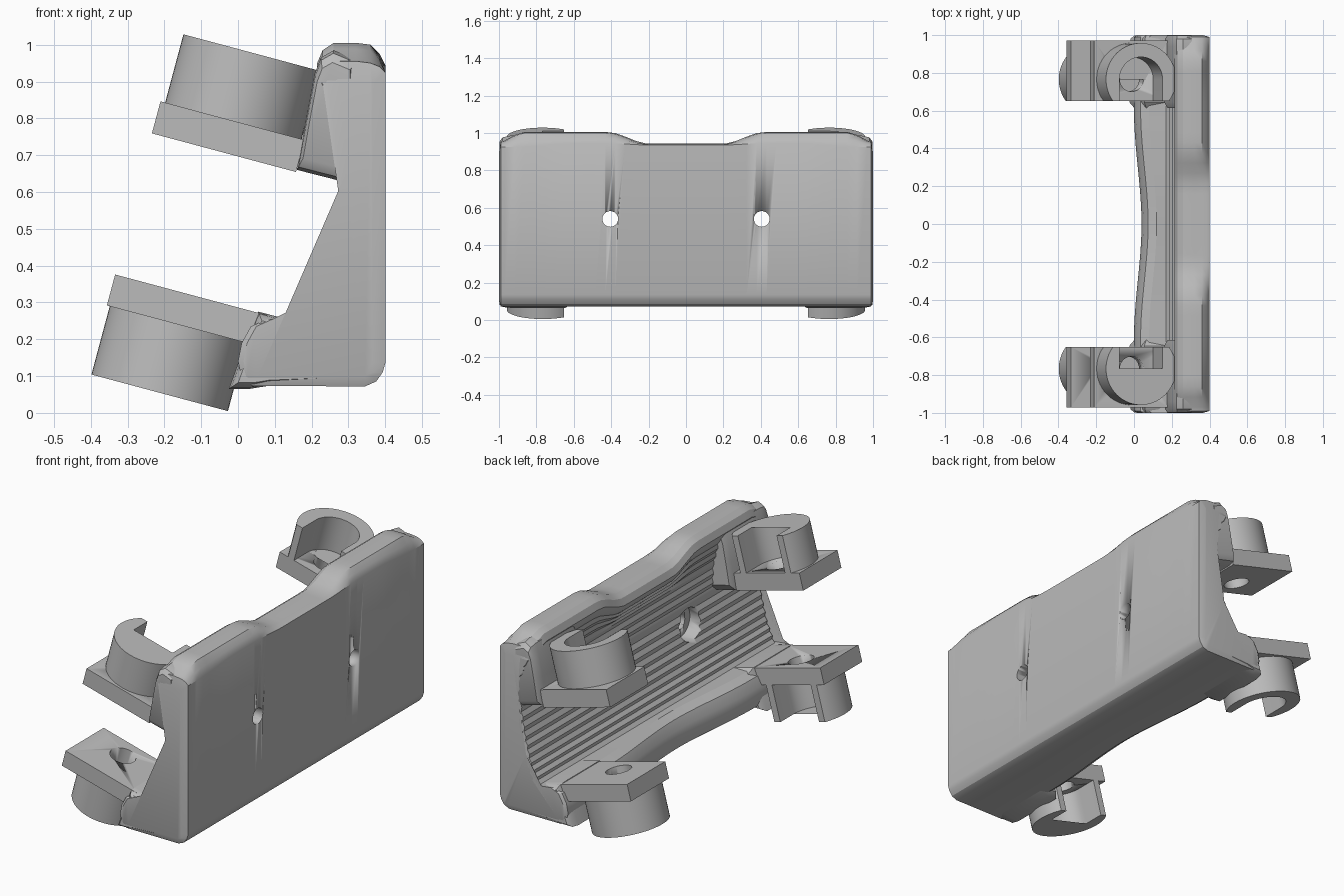
import bpy, bmesh, math
from mathutils import Vector

cube = bpy.data.objects.get("Cube")
if cube:
    bpy.data.objects.remove(cube, do_unlink=True)

grey = bpy.data.materials.new("plain_grey")
grey.use_nodes = True
COLOUR = (0.5, 0.5, 0.5, 1)
grey.diffuse_color = COLOUR
grey.node_tree.nodes["Principled BSDF"].inputs["Base Color"].default_value = COLOUR
TILT = math.radians(15)


def loft(name, loops, smooth=30):
    """Skin a row of equal-length closed loops and cap both ends."""
    bm = bmesh.new()
    rows = [[bm.verts.new(p) for p in loop] for loop in loops]
    for a, b in zip(rows, rows[1:]):
        for i in range(len(a)):
            j = (i + 1) % len(a)
            bm.faces.new((a[i], a[j], b[j], b[i]))
    bm.faces.new(rows[0])
    bm.faces.new(rows[-1][::-1])
    bmesh.ops.triangulate(bm, faces=[f for f in bm.faces if len(f.verts) > 4])
    bmesh.ops.recalc_face_normals(bm, faces=bm.faces[:])
    mesh = bpy.data.meshes.new(name)
    bm.to_mesh(mesh)
    bm.free()
    mesh.materials.append(grey)
    ob = bpy.data.objects.new(name, mesh)
    bpy.context.collection.objects.link(ob)
    bpy.ops.object.select_all(action='DESELECT')
    ob.select_set(True)
    bpy.context.view_layer.objects.active = ob
    bpy.ops.object.shade_smooth_by_angle(angle=math.radians(smooth))
    return ob


def cut(ob, cutter):
    """Subtract a helper solid, then discard it."""
    bpy.context.view_layer.objects.active = ob
    mod = ob.modifiers.new("cut", 'BOOLEAN')
    mod.operation, mod.solver, mod.object = 'DIFFERENCE', 'EXACT', cutter
    bpy.ops.object.modifier_apply(modifier=mod.name)
    bpy.data.objects.remove(cutter, do_unlink=True)


def arc(radius, start, end, n):
    for i in range(n + 1):
        t = math.radians(start + (end - start) * i / n)
        yield radius * math.cos(t), radius * math.sin(t)


def ease(t):
    t = max(0, min(1, t))
    return t * t * (3 - 2 * t)


# Ridged channel: zigzag along a shallow concave curve, from top lip to bottom
def channel(top):
    key = [(0.23, top - 0.09), (0.265, 0.78), (0.272, 0.63),
           (0.247, 0.48), (0.215, 0.35), (0.17, 0.245)]
    pts = []
    for (x0, z0), (x1, z1) in zip(key, key[1:]):
        for k in range(6):
            t = k / 6
            pts.append((x0 + (x1 - x0) * t + 0.009 * (k % 2), z0 + (z1 - z0) * t))
    return pts + [key[-1]]


def section(y, end=False):
    a = abs(y)
    s = ease((a - 0.2) / 0.22)
    top = 0.943 + 0.062 * s - 0.05 * ease((a - 0.87) / 0.12)
    lip = 0.05 - 0.04 * ease(a / 0.6)
    back = 0.925 + 0.02 * ease((0.9 - a) / 0.3) - 0.01 * (1 - s)
    pts = [(0.345, 0.072), (0.375, 0.085), (0.393, 0.11), (0.4, 0.135), (0.4, back),
           (0.385, back + (top - back) * 0.5), (0.36, top - 0.005), (0.32, top),
           (0.26, top), (0.23, top - 0.02), (0.215, top - 0.055)]
    pts += channel(top)
    pts += [(lip + 0.07, 0.255), (lip + 0.025, 0.235), (lip, 0.19),
            (lip - 0.01, 0.14), (lip, 0.095), (lip + 0.03, 0.073)]
    if end:
        pts = [(min(x + (0.015 if x < 0.3 else 0), 0.365), max(0.1, min(z, top - 0.06)))
               for x, z in pts]
    return [(x, y, z) for x, z in pts]


# Main body along y, with softened ends
steps = [-0.97 + 1.94 * i / 36 for i in range(37)]
body = loft("back_body", [section(-1, True), section(-0.99)] + [section(y) for y in steps]
            + [section(0.99), section(1, True)])

# Screw holes with counterbores on the channel side
for side in (-1, 1):
    for radius, x0, x1 in ((0.042, 0.1, 0.6), (0.085, 0.05, 0.32)):
        loops = [[(x, side * 0.405 + u, 0.54 + v) for u, v in arc(radius, 0, 345, 23)]
                 for x in (x0, x1)]
        cut(body, loft("hole_cutter", loops))

# Arm blocks that join the clips to the body at each end
arms = {
    "upper_arm": [(0.32, 0.62), (0.27, 0.632), (0.16, 0.66), (0.185, 0.8), (0.208, 0.92),
                  (0.225, 0.965), (0.26, 0.985), (0.32, 0.96)],
    "lower_arm": [(0.25, 0.225), (0.17, 0.245), (0.055, 0.275), (0.02, 0.19), (-0.025, 0.065),
                  (0.03, 0.065), (0.08, 0.073), (0.25, 0.08)],
}
for name, prof in arms.items():
    cx = sum(p[0] for p in prof) / len(prof)
    cz = sum(p[1] for p in prof) / len(prof)
    for side, label in ((1, "back"), (-1, "front")):
        loops = [[(cx + (x - cx) * k, side * y, cz + (z - cz) * k) for x, z in prof]
                 for y, k in ((0.615, 0.8), (0.645, 1), (0.94, 1), (0.98, 0.95), (0.998, 0.8))]
        loft(f"{label}_{name}", loops, 35)


# Tilted clips: a holed plate carrying a U-slotted ring open toward the middle
def clip(label, origin, side, up, u0, u1, thick):
    def place(u, v, w):
        return Vector((origin[0] + u * math.cos(TILT) + w * math.sin(TILT),
                       side * (0.766 + v),
                       origin[1] - u * math.sin(TILT) + w * math.cos(TILT)))

    def prism(name, outline, w0, w1):
        return loft(name, [[place(u, v, w) for u, v in outline] for w in (w0, w1)])

    edge = -0.115
    plate = prism(f"{label}_plate", [(u0, edge), (u1, edge), (u1, 0.205), (u0, 0.205)],
                  0, -up * thick)
    cut(plate, prism("hole_cutter", list(arc(0.065, 0, 345, 23)), -0.2, 0.2))
    outer, inner = 0.192, 0.118
    tip = math.degrees(math.asin(edge / outer))
    ring = list(arc(outer, tip, 180 - tip, 40))
    ring += [(-inner, edge)] + list(arc(inner, 180, 0, 28)) + [(inner, edge)]
    prism(f"{label}_ring", ring, 0, up * 0.192)


for side, label in ((1, "back"), (-1, "front")):
    clip(f"{label}_upper", (-0.0125, 0.793), side, 1, -0.205, 0.2, 0.09)
    clip(f"{label}_lower", (-0.163, 0.24), side, -1, -0.2, 0.23, 0.087)
